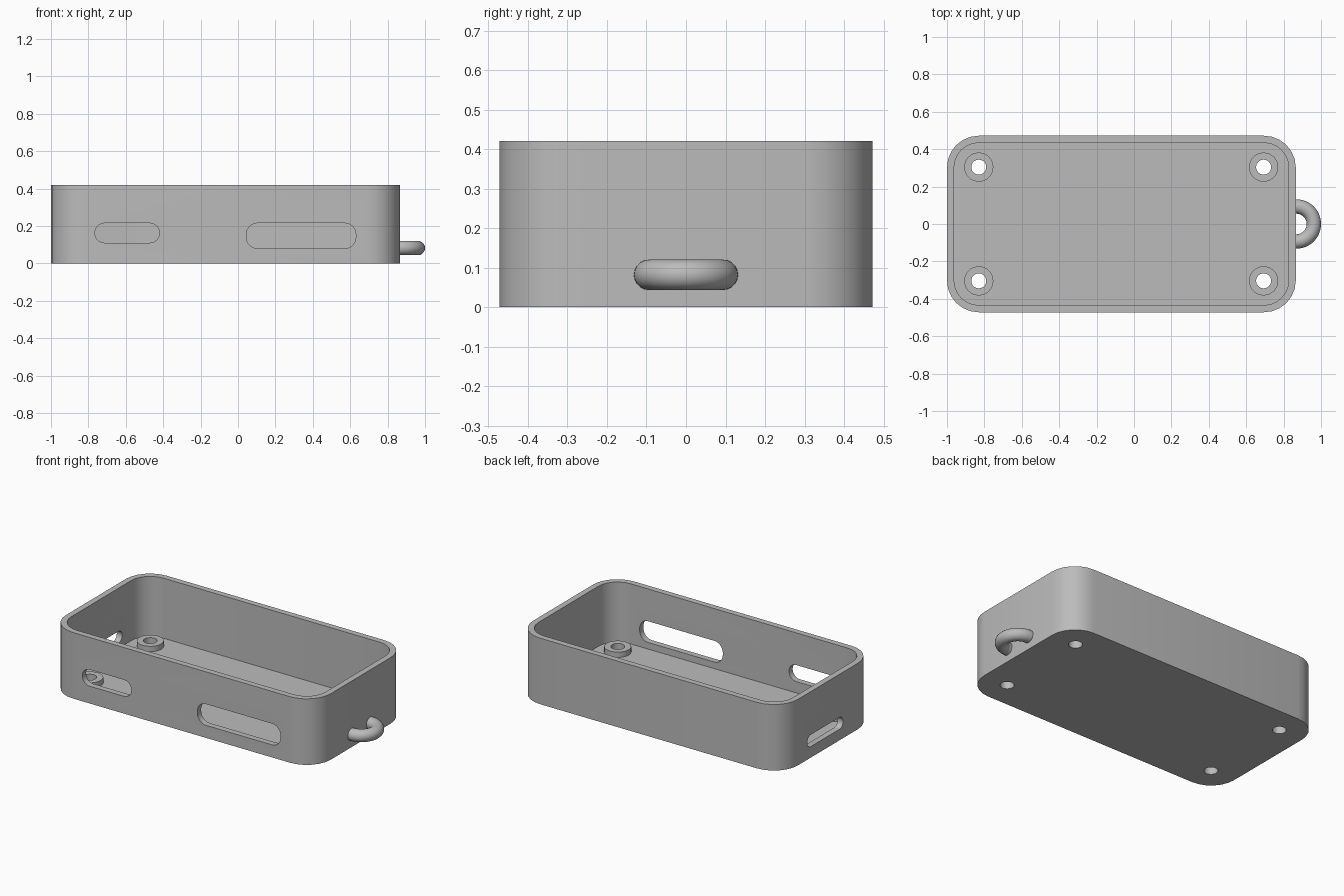
import bpy, bmesh, math
from mathutils import Matrix, Vector

if "Cube" in bpy.data.objects:
    bpy.data.objects.remove(bpy.data.objects["Cube"])

grey = bpy.data.materials.new("plain grey")
grey.diffuse_color = (0.5, 0.5, 0.5, 1)
grey.use_nodes = True
grey.node_tree.nodes["Principled BSDF"].inputs["Base Color"].default_value = grey.diffuse_color


def make_object(name, bm):
    bmesh.ops.recalc_face_normals(bm, faces=bm.faces)
    mesh = bpy.data.meshes.new(name)
    bm.to_mesh(mesh)
    bm.free()
    mesh.materials.append(grey)
    ob = bpy.data.objects.new(name, mesh)
    bpy.context.collection.objects.link(ob)
    return ob


def rounded_prism(name, w, h, r, depth, seg, matrix):
    """Rounded rectangle w by h, extruded along its local z from 0 to depth."""
    bm = bmesh.new()
    pts = []
    for k, (sx, sy) in enumerate([(1, 1), (-1, 1), (-1, -1), (1, -1)]):
        for i in range(seg + 1):
            a = math.pi / 2 * (k + i / seg)
            pts.append((sx * (w / 2 - r) + r * math.cos(a),
                        sy * (h / 2 - r) + r * math.sin(a), 0))
    face = bm.faces.new([bm.verts.new(p) for p in pts])
    ext = bmesh.ops.extrude_face_region(bm, geom=[face], use_keep_orig=True)
    verts = [v for v in ext["geom"] if isinstance(v, bmesh.types.BMVert)]
    bmesh.ops.translate(bm, verts=verts, vec=(0, 0, depth))
    bm.transform(matrix)
    return make_object(name, bm)


def cylinder(name, x, y, r, z0, z1, seg=32):
    bm = bmesh.new()
    bmesh.ops.create_cone(bm, cap_ends=True, segments=seg, radius1=r, radius2=r, depth=z1 - z0,
                          matrix=Matrix.Translation((x, y, (z0 + z1) / 2)))
    return make_object(name, bm)


def combine(target, tool, operation):
    mod = target.modifiers.new("combine", 'BOOLEAN')
    mod.object, mod.operation, mod.solver = tool, operation, 'EXACT'
    bpy.context.view_layer.objects.active = target
    bpy.ops.object.modifier_apply(modifier=mod.name)
    bpy.data.objects.remove(tool)


def smooth(ob, degrees):
    bpy.ops.object.select_all(action='DESELECT')
    ob.select_set(True)
    bpy.context.view_layer.objects.active = ob
    bpy.ops.object.shade_smooth_by_angle(angle=math.radians(degrees))


# Open tray: rounded shell with a hollow inside
CX, FLOOR, WALL = -0.0675, 0.038, 0.038
tray = rounded_prism("tray", 1.865, 0.944, 0.17, 0.42, 6, Matrix.Translation((CX, 0, 0)))
combine(tray, rounded_prism("cavity", 1.865 - 2 * WALL, 0.944 - 2 * WALL, 0.17 - WALL, 0.6, 6,
                            Matrix.Translation((CX, 0, FLOOR))), 'DIFFERENCE')

# Screw bosses on the floor, drilled through
for x in (-0.83, 0.693):
    for y in (-0.304, 0.304):
        combine(tray, cylinder("boss", x, y, 0.078, 0.02, 0.072), 'UNION')
        combine(tray, cylinder("drill", x, y, 0.04, -0.1, 0.2), 'DIFFERENCE')

# Two slots through the front wall
to_front = Matrix.Rotation(math.pi / 2, 4, 'X')
for x0, x1, z0, z1, r in ((-0.765, -0.42, 0.11, 0.215, 0.052), (0.045, 0.63, 0.08, 0.215, 0.06)):
    place = Matrix.Translation(((x0 + x1) / 2, -0.4, (z0 + z1) / 2)) @ to_front
    combine(tray, rounded_prism("front_slot", x1 - x0, z1 - z0, r, 0.15, 8, place), 'DIFFERENCE')

# Narrow slot through the left wall
place = Matrix.Translation((-1.05, 0.03, 0.108)) @ Matrix(
    ((0, 0, 1, 0), (1, 0, 0, 0), (0, 1, 0, 0), (0, 0, 0, 1)))
combine(tray, rounded_prism("left_slot", 0.36, 0.075, 0.037, 0.15, 8, place), 'DIFFERENCE')
smooth(tray, 30)

# Half-ring loop on the right wall, its ends sunk into the wall
bm = bmesh.new()
MAJOR, MINOR, ARC, TUBE = 0.0935, 0.0385, 24, 20
path = [Vector((-0.02, -MAJOR, 0))]
path += [Vector((MAJOR * math.cos(a), MAJOR * math.sin(a), 0))
         for a in (math.pi * (i / ARC - 0.5) for i in range(ARC + 1))]
path.append(Vector((-0.02, MAJOR, 0)))
rings = []
for p in path:
    out = Vector((max(p.x, 0), p.y, 0)).normalized()
    rings.append([bm.verts.new(p + out * MINOR * math.cos(t) + Vector((0.868, 0, 0.082 + MINOR * math.sin(t))))
                  for t in (math.tau * j / TUBE for j in range(TUBE))])
for a, b in zip(rings, rings[1:]):
    for j in range(TUBE):
        k = (j + 1) % TUBE
        bm.faces.new((a[j], a[k], b[k], b[j]))
bm.faces.new(rings[0])
bm.faces.new(rings[-1])
loop = make_object("key_loop", bm)
smooth(loop, 40)
